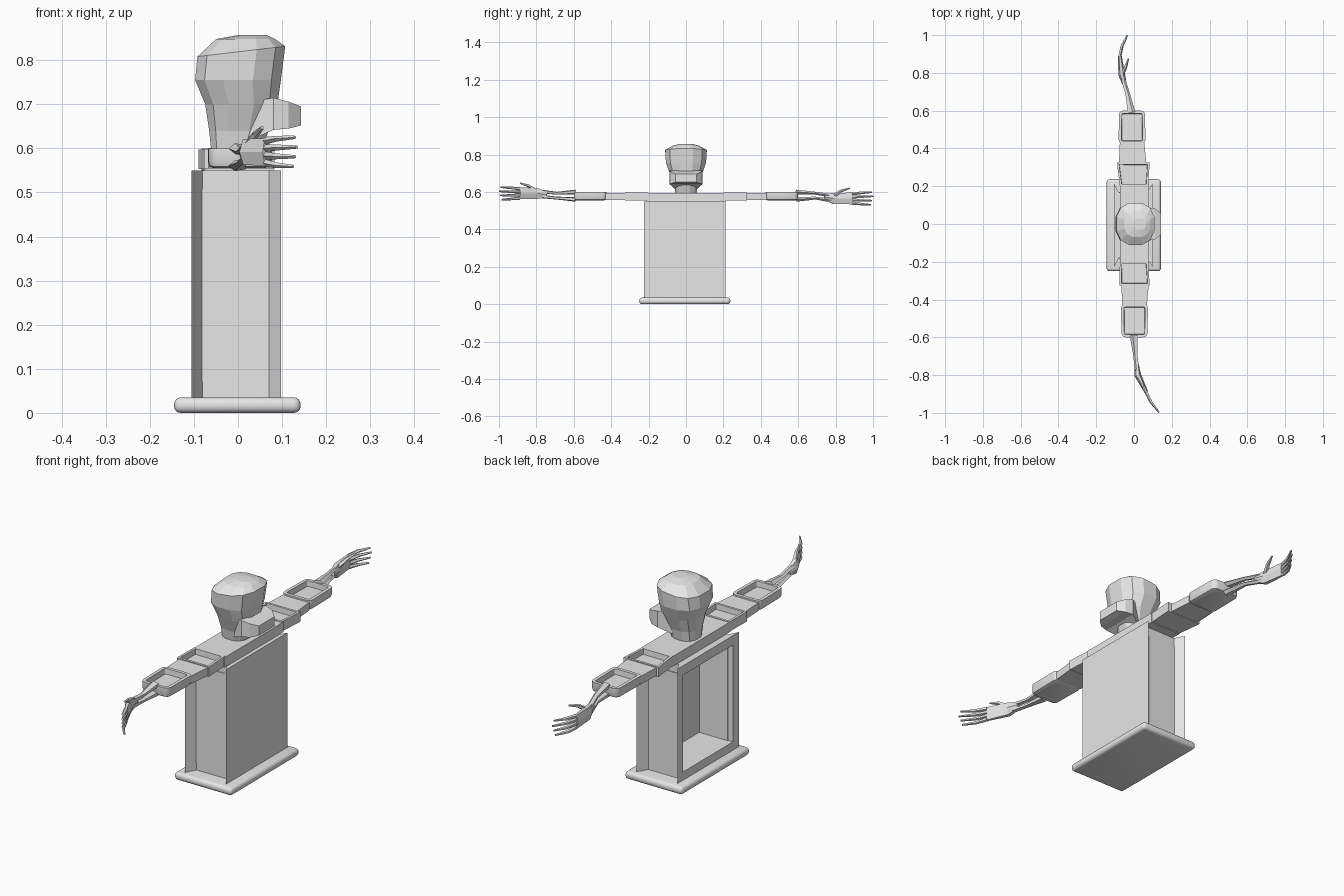
import bpy, bmesh
from math import cos, sin, tau, copysign, radians
from mathutils import Vector

if "Cube" in bpy.data.objects:
    bpy.data.objects.remove(bpy.data.objects["Cube"], do_unlink=True)

grey = bpy.data.materials.new("plain_grey")
grey.use_nodes = True
grey.diffuse_color = (0.8, 0.8, 0.8, 1)
grey.node_tree.nodes["Principled BSDF"].inputs["Base Color"].default_value = (0.8, 0.8, 0.8, 1)


def finish(name, bm, smooth=False):
    bmesh.ops.recalc_face_normals(bm, faces=bm.faces)
    mesh = bpy.data.meshes.new(name)
    bm.to_mesh(mesh)
    bm.free()
    mesh.materials.append(grey)
    obj = bpy.data.objects.new(name, mesh)
    bpy.context.collection.objects.link(obj)
    if smooth:
        bpy.ops.object.select_all(action='DESELECT')
        obj.select_set(True)
        bpy.context.view_layer.objects.active = obj
        bpy.ops.object.shade_smooth_by_angle(angle=radians(35))
    return obj


def loft(rings):
    """Skin a list of equal-length point rings and cap both ends."""
    bm = bmesh.new()
    rows = [[bm.verts.new(p) for p in ring] for ring in rings]
    n = len(rows[0])
    for a, b in zip(rows, rows[1:]):
        for i in range(n):
            j = (i + 1) % n
            bm.faces.new((a[i], a[j], b[j], b[i]))
    bm.faces.new(rows[0])
    bm.faces.new(rows[-1])
    bmesh.ops.recalc_face_normals(bm, faces=bm.faces)
    return bm


def tube(name, path, widths, heights, sides=6):
    """Tapered limb that follows a path lying mostly along y."""
    pts = [Vector(p) for p in path]
    rings = []
    for i, p in enumerate(pts):
        d = pts[min(i + 1, len(pts) - 1)] - pts[max(i - 1, 0)]
        across = Vector((d.y, -d.x, 0)).normalized()
        up = across.cross(d).normalized()
        rings.append([p + across * widths[i] * cos(tau * k / sides)
                      + up * heights[i] * sin(tau * k / sides) for k in range(sides)])
    return finish(name, loft(rings))


def box(x0, x1, y0, y1, z0, z1):
    return loft([[(x0, y0, z), (x1, y0, z), (x1, y1, z), (x0, y1, z)] for z in (z0, z1)])


# Base slab with rounded rim
bm = box(-0.145, 0.142, -0.25, 0.237, 0, 0.035)
bmesh.ops.bevel(bm, geom=bm.edges[:], offset=0.015, segments=4, profile=0.5, affect='EDGES')
finish("base_slab", bm, True)

# Cabinet torso: flared flanges, with a deep window in the -x side
section = [(-0.105, -0.225), (-0.08, -0.18), (0.07, -0.18), (0.097, -0.225),
           (0.097, 0.212), (0.07, 0.167), (-0.08, 0.167), (-0.105, 0.212)]
bm = loft([[(x, y, z) for x, y in section] for z in (0.03, 0.55)])
window = min(bm.faces, key=lambda f: f.calc_center_median().x)
bmesh.ops.inset_region(bm, faces=[window], thickness=0.06)
cavity = bmesh.ops.extrude_face_region(bm, geom=[window])
bmesh.ops.translate(bm, vec=(0.165, 0, 0),
                    verts=[v for v in cavity["geom"] if isinstance(v, bmesh.types.BMVert)])
if window.is_valid:
    bmesh.ops.delete(bm, geom=[window], context='FACES')
finish("cabinet_torso", bm)

# Shoulder bar across the top
finish("shoulder_bar", box(-0.075, 0.08, -0.21, 0.21, 0.55, 0.595))


def arm_piece(name, y0, y1, near, far, z0, z1, pocket, bevel):
    """Block from y0 to y1, tapered between two x ranges, optional sunk top."""
    bm = loft([[(near[0], y0, z), (near[1], y0, z), (far[1], y1, z), (far[0], y1, z)]
               for z in (z0, z1)])
    if bevel:
        edges = [e for e in bm.edges if abs(e.verts[0].co.z - e.verts[1].co.z) > 0.01]
        bmesh.ops.bevel(bm, geom=edges, offset=bevel, segments=3, profile=0.5, affect='EDGES')
        low = [e for e in bm.edges if all(v.co.z < z0 + 0.001 for v in e.verts)]
        bmesh.ops.bevel(bm, geom=low, offset=bevel * 0.6, segments=2, profile=0.5, affect='EDGES')
    if pocket:
        bm.normal_update()
        top = max(bm.faces, key=lambda f: f.calc_center_median().z + f.normal.z)
        bmesh.ops.inset_region(bm, faces=[top], thickness=0.015)
        bmesh.ops.inset_region(bm, faces=[top], thickness=0.002, depth=-0.025)
    finish(name, bm, bool(bevel))


# Arms: pocketed shoulder, upper arm link and rounded forearm on each side
for side, s, dx in (("front", -1, 0.008), ("back", 1, -0.005)):
    arm_piece(side + "_shoulder", s * 0.2, s * 0.325, (-0.075, 0.075), (-0.085 + dx, 0.083),
              0.553, 0.597, True, 0)
    arm_piece(side + "_upper_arm", s * 0.32, s * 0.43, (-0.075 + dx, 0.07 + dx),
              (-0.07 + dx, 0.06 + dx), 0.557, 0.593, False, 0)
    arm_piece(side + "_forearm", s * 0.425, s * 0.6, (-0.077 + dx, 0.066 + dx),
              (-0.074 + dx, 0.063 + dx), 0.555, 0.6, True, 0.022)


def hand(side, wrist, mid, palm, knuckle, tip, lift):
    s = copysign(1, wrist[1])
    z = 0.58

    def at(p, h):
        return (p[0], p[1], h)
    # Two thin wrist bones
    for label, dz in (("upper", 0.013), ("lower", -0.013)):
        tube(f"{side}_{label}_wrist_bone",
             [at(wrist, z + dz * 1.5), at(mid, z + dz), at(palm, z + lift + dz)],
             [0.022, 0.013, 0.012], [0.013, 0.008, 0.011], 5)
    # Palm
    half = ((mid[0] + palm[0]) / 2, (mid[1] + palm[1]) / 2)
    tube(side + "_palm", [at(half, z + lift / 2), at(palm, z + lift), at(knuckle, z + lift)],
         [0.011, 0.018, 0.01], [0.018, 0.034, 0.036])
    # Four fanned fingers
    for i in range(4):
        f = i - 1.5
        reach = 1 - 0.12 * abs(f - 0.5) / 2
        end = [k + (t - k) * reach for k, t in zip(knuckle, tip)]
        bend = [(k + e) / 2 - 0.008 * (j == 0) for j, (k, e) in enumerate(zip(knuckle, end))]
        tube(f"{side}_finger_{i + 1}",
             [at(knuckle, z + lift + f * 0.017), at(bend, z + lift + f * 0.02),
              at(end, z + lift + f * 0.022)],
             [0.009, 0.008, 0.004], [0.009, 0.007, 0.004], 5)
    # Thumb
    tube(side + "_thumb",
         [at(palm, z + lift + 0.012),
          (palm[0] + 0.02, palm[1] + s * 0.04, z + lift + 0.04),
          (palm[0] + 0.035, palm[1] + s * 0.085, z + lift + 0.055)],
         [0.012, 0.009, 0.004], [0.012, 0.008, 0.004], 5)


hand("front", (0, -0.59), (0.008, -0.69), (0.02, -0.8), (0.065, -0.89), (0.133, -0.998), 0.012)
hand("back", (-0.015, 0.59), (-0.035, 0.69), (-0.065, 0.79), (-0.075, 0.89), (-0.035, 1.0), -0.015)

# Head: z, back x, front x, half width
levels = [(0.585, -0.06, 0.05, 0.055), (0.64, -0.066, 0.07, 0.065), (0.70, -0.075, 0.09, 0.088),
          (0.755, -0.098, 0.098, 0.108), (0.82, -0.093, 0.108, 0.112),
          (0.848, -0.05, 0.085, 0.07), (0.857, 0.0, 0.065, 0.03)]
rings = []
for z, back, front, half in levels:
    ring = []
    for k in range(12):
        a = tau * (k + 0.5) / 12
        c, d = (copysign(abs(v) ** 0.8, v) for v in (cos(a), sin(a)))
        tilt = 0.012 * c if z == 0.82 else 0
        ring.append(((back + front) / 2 + (front - back) / 2 * c * 1.02, half * d * 1.02, z + tilt))
    rings.append(ring)
finish("head", loft(rings))

# Protruding jaw: x, half width, bottom z, top z
jaw = [(0.0, 0.05, 0.605, 0.70), (0.08, 0.088, 0.642, 0.715),
       (0.115, 0.08, 0.645, 0.706), (0.143, 0.055, 0.652, 0.695)]
finish("jaw", loft([[(x, -w, lo), (x, w, lo), (x, w, hi), (x, -w, hi)] for x, w, lo, hi in jaw]))
